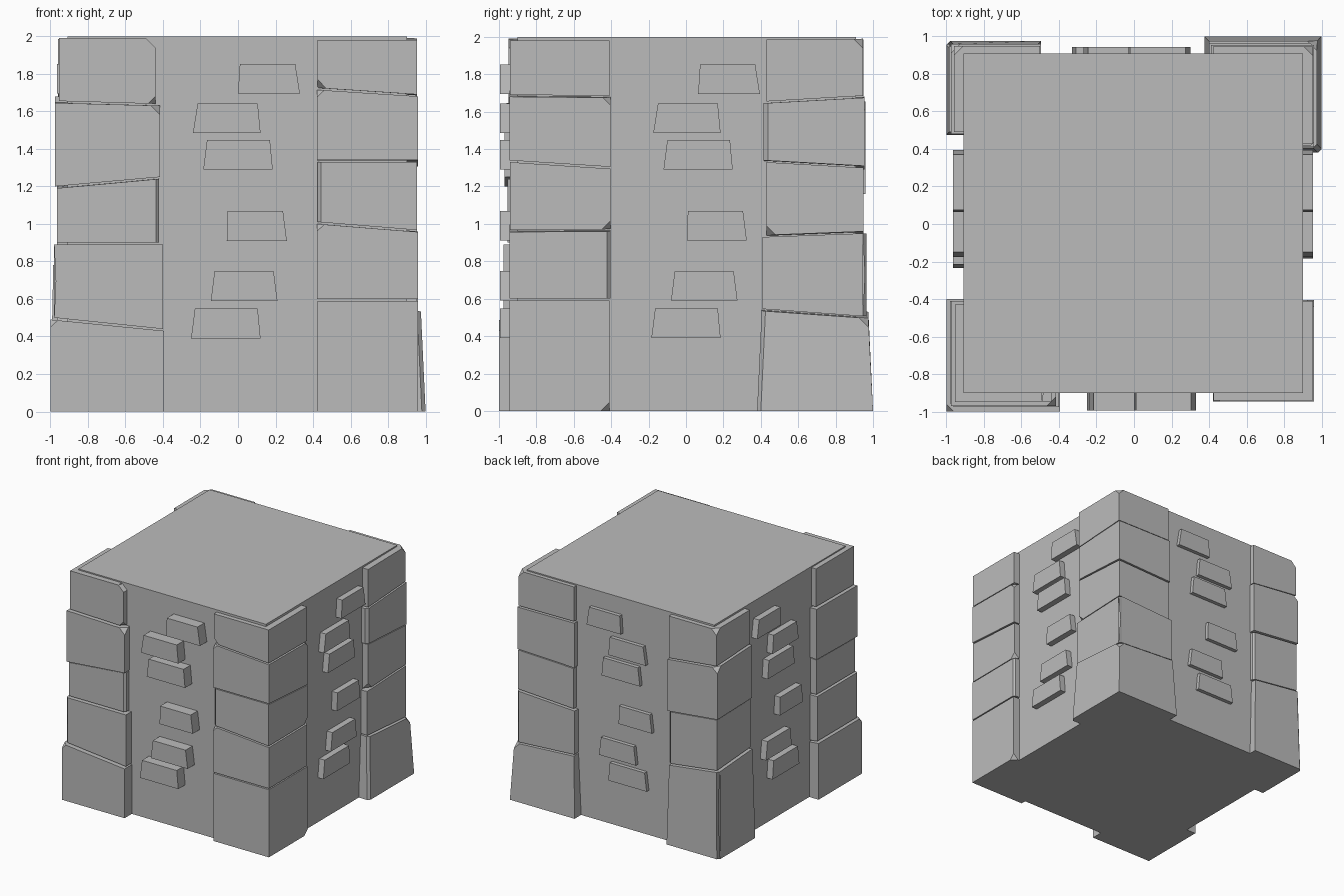
import bpy, bmesh
from mathutils import Vector

if "Cube" in bpy.data.objects:
    bpy.data.objects.remove(bpy.data.objects["Cube"])

stone = bpy.data.materials.new("grey stone")
stone.use_nodes = True
GREY = (0.5, 0.5, 0.5, 1)
stone.diffuse_color = GREY
stone.node_tree.nodes["Principled BSDF"].inputs["Base Color"].default_value = GREY
BITS = (0, 1)


def hexahedron(name, corner, verts=(), edges=()):
    """Six-sided block; corner(a, b, t) gives each corner, then chosen corners and edges are chipped."""
    bm = bmesh.new()
    v = {(a, b, t): bm.verts.new(corner(a, b, t)) for a in BITS for b in BITS for t in BITS}
    for axis in range(3):
        for side in BITS:
            ring = []
            for p, q in ((0, 0), (1, 0), (1, 1), (0, 1)):
                key = [p, q]
                key.insert(axis, side)
                ring.append(v[tuple(key)])
            bm.faces.new(ring)
    chipped = [(v[k], w) for k, w in verts]
    for (k1, k2), w in edges:
        e = bm.edges.get((v[k1], v[k2]))
        bmesh.ops.bevel(bm, geom=[e], offset=w, offset_type='WIDTH', segments=1, affect='EDGES')
    for vert, w in chipped:
        if vert.is_valid:
            bmesh.ops.bevel(bm, geom=[vert], offset=w, segments=1, affect='VERTICES')
    bmesh.ops.recalc_face_normals(bm, faces=bm.faces[:])
    mesh = bpy.data.meshes.new(name)
    bm.to_mesh(mesh)
    bm.free()
    mesh.materials.append(stone)
    obj = bpy.data.objects.new(name, mesh)
    bpy.context.collection.objects.link(obj)
    return obj


# Core
hexahedron("core", lambda a, b, t: (-0.91 + 1.81 * a, -0.9 + 1.81 * b, 2 * t))


# Corner stones: a = 1 is the outer x side, b = 1 the outer y side, t = 1 the top
def upright(a, b):
    return ((a, b, 0), (a, b, 1))


def corner_stack(name, sx, sy, joints, sizes, chips, taper=0.0):
    """joints: height at the outer corner, inner x end and inner y end of each bed joint."""
    for i, (x0, x1, y0, y1) in enumerate(sizes):
        def corner(a, b, t):
            c, zx, zy = joints[i + t]
            z = c + (zx - c) * (1 - a) + (zy - c) * (1 - b)
            if not t and i:
                z += 0.01
            lean = taper * t if i == 0 else 0
            x = x1 - lean if a else x0 + lean
            y = y1 - lean if b else y0 + lean
            return (sx * x, sy * y, z)
        marks = chips.get(i, ())
        hexahedron(f"{name}_stone_{i + 1}", corner,
                   [m for m in marks if len(m[0]) == 3],
                   [m for m in marks if len(m[0]) == 2])


FLOOR = (0, 0, 0)
corner_stack("front_right", -1, -1,
             [FLOOR, (.49, .43, .49), (.89, .89, .89), (1.19, 1.24, 1.2),
              (1.645, 1.63, 1.65), (1.99, 1.99, 1.99)],
             [(.395, 1, .4, 1), (.4, .98, .41, .975), (.42, .965, .42, .955),
              (.415, .975, .41, .97), (.44, .955, .43, .95)],
             {0: [((1, 1, 1), .04)], 1: [(upright(1, 1), .035)], 2: [(upright(0, 1), .035)],
              3: [((0, 1, 1), .05)], 4: [(((0, 0, 1), (0, 1, 1)), .1), ((0, 1, 0), .04)]})
corner_stack("front_left", 1, -1,
             [FLOOR, (.59, .59, .59), (.957, 1, .96), (1.33, 1.33, 1.295),
              (1.68, 1.715, 1.675), (1.98, 1.98, 1.98)],
             [(.425, .96, .41, .945), (.42, .96, .405, .945), (.425, .955, .405, .94),
              (.42, .96, .405, .945), (.425, .955, .41, .94)],
             {0: [((1, 0, 0), .045)], 1: [((0, 1, 1), .04), (upright(1, 0), .035)],
              2: [(upright(0, 1), .035), ((1, 0, 0), .045)],
              3: [((0, 1, 1), .04), ((1, 0, 1), .04)], 4: [((0, 1, 0), .045)]})
corner_stack("back_left", 1, 1,
             [FLOOR, (.495, .53, .535), (.95, .92, .93), (1.3, 1.28, 1.33),
              (1.675, 1.68, 1.645), (1.99, 1.99, 1.985)],
             [(.375, 1, .38, 1), (.4, .96, .41, .965), (.42, .955, .43, .95),
              (.41, .96, .415, .955), (.42, .955, .43, .945)],
             {0: [(upright(1, 0), .04), ((1, 1, 1), .05)], 1: [(upright(1, 1), .04)],
              2: [((1, 0, 0), .05)], 3: [(upright(1, 0), .045)], 4: [((1, 1, 1), .05)]}, 0.025)
corner_stack("back_right", -1, 1,
             [FLOOR, (.75, .69, .78), (1.2, 1.15, 1.21), (1.66, 1.61, 1.68), (1.985, 1.985, 1.985)],
             [(.495, 1, .475, .975), (.5, .965, .49, .95), (.495, .975, .48, .96), (.5, .96, .49, .95)],
             {0: [(upright(1, 1), .04)], 1: [(upright(0, 1), .035)],
              2: [((1, 1, 1), .05)], 3: [((1, 1, 1), .05)]}, 0.015)

# Wall bricks: bottom start, bottom end, top start, top end, base height
BRICKS = [(0, .33, .01, .305, 1.695), (-.24, .12, -.215, .105, 1.485),
          (-.185, .185, -.165, .17, 1.29), (-.06, .26, -.055, .24, .91),
          (-.145, .21, -.125, .19, .59), (-.25, .12, -.23, .105, .39)]


def wall_bricks(name, place, face, shift, flip_fourth):
    for i, (b0, b1, t0, t1, z) in enumerate(BRICKS):
        if flip_fourth and i == 3:
            b0, b1, t0, t1 = (-.04 - u for u in (b1, b0, t1, t0))
        ends = ((b0, b1), (t0, t1))
        hexahedron(f"{name}_brick_{i + 1}",
                   lambda a, b, t: place(ends[t][a] + shift, face if b else 0.85, z + .158 * t))


wall_bricks("front", lambda u, d, z: (u, -d, z), .995, 0, False)
wall_bricks("left", lambda u, d, z: (d, u, z), .953, .065, False)
wall_bricks("back", lambda u, d, z: (u, d, z), .943, -.03, True)
wall_bricks("right", lambda u, d, z: (-d, u, z), .965, .065, True)
